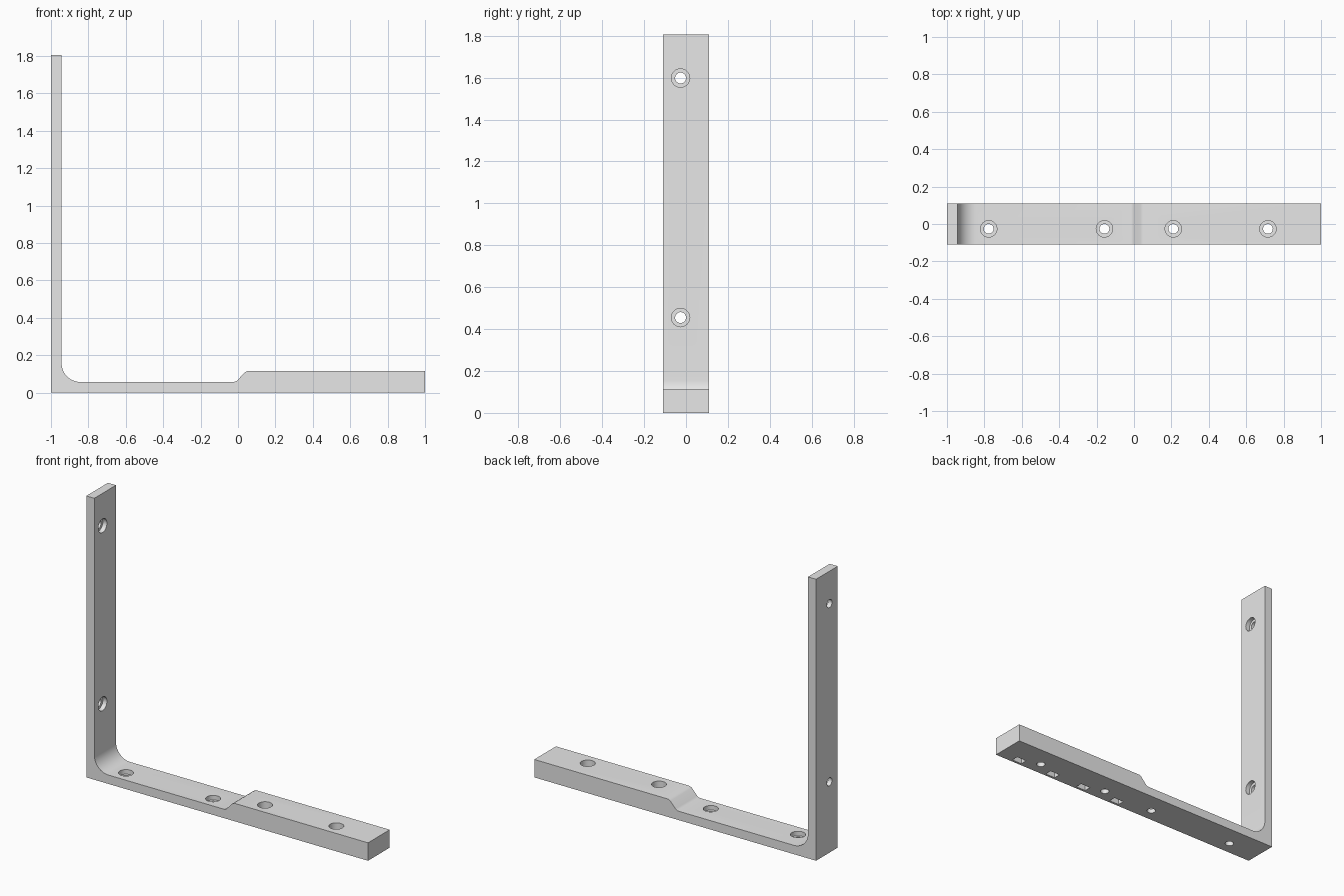
import bpy, bmesh, math
from mathutils import Vector, Matrix

cube = bpy.data.objects.get("Cube")
if cube:
    bpy.data.objects.remove(cube, do_unlink=True)

HALF = 0.11        # half width of the bar
THIN = 0.057       # thickness of the leg and the thin part of the foot
THICK = 0.115      # thickness of the raised end
TOP = 1.806
FILLET = 0.1
FLOOR = 0.028      # material left under each counterbore
HOLE_Y = -0.026

metal = bpy.data.materials.new("plain_grey")
metal.use_nodes = True
grey = (0.8, 0.8, 0.8, 1)
metal.diffuse_color = grey
metal.node_tree.nodes["Principled BSDF"].inputs["Base Color"].default_value = grey


def make_object(name, bm):
    bmesh.ops.recalc_face_normals(bm, faces=bm.faces)
    mesh = bpy.data.meshes.new(name)
    bm.to_mesh(mesh)
    bm.free()
    mesh.materials.append(metal)
    obj = bpy.data.objects.new(name, mesh)
    bpy.context.collection.objects.link(obj)
    return obj


# Side profile: leg, rounded inner corner, thin foot, sloped step, raised end
inner = -1 + THIN
profile = [(-1, 0), (1, 0), (1, THICK), (0.05, THICK), (0.035, 0.107),
           (-0.003, 0.066), (-0.011, 0.06), (-0.022, THIN)]
for i in range(17):
    a = -math.pi / 2 - i / 16 * math.pi / 2
    profile.append((inner + FILLET + FILLET * math.cos(a),
                    THIN + FILLET + FILLET * math.sin(a)))
profile += [(inner, TOP), (-1, TOP)]

bm = bmesh.new()
side = bm.faces.new([bm.verts.new((x, -HALF, z)) for x, z in profile])
ext = bmesh.ops.extrude_face_region(bm, geom=[side])
bmesh.ops.translate(bm, vec=(0, 2 * HALF, 0),
                    verts=[v for v in ext["geom"] if isinstance(v, bmesh.types.BMVert)])
bracket = make_object("angle_bracket", bm)


def cut(cutter):
    cutter.hide_render = True
    mod = bracket.modifiers.new("cut", "BOOLEAN")
    mod.operation = "DIFFERENCE"
    mod.solver = "EXACT"
    mod.object = cutter
    bpy.context.view_layer.objects.active = bracket
    bpy.ops.object.modifier_apply(modifier=mod.name)
    bpy.data.objects.remove(cutter, do_unlink=True)


def drill(base, axis, radius, start, end):
    """Cut a round hole along the axis between two distances from base."""
    direction = Vector(axis)
    turn = direction.to_track_quat("Z", "Y").to_matrix().to_4x4()
    centre = Vector(base) + direction * (start + end) / 2
    bm = bmesh.new()
    bmesh.ops.create_cone(bm, cap_ends=True, segments=32, radius1=radius,
                          radius2=radius, depth=end - start,
                          matrix=Matrix.Translation(centre) @ turn)
    cut(make_object("hole_cutter", bm))


def screw_hole(base, axis):
    drill(base, axis, 0.044, FLOOR, 0.17)
    drill(base, axis, 0.026, -0.05, 0.17)


# Counterbored screw holes in the foot and in the leg
for x in (-0.777, -0.158, 0.21, 0.716):
    screw_hole((x, HOLE_Y, 0), (0, 0, 1))
for z in (0.455, 1.598):
    screw_hole((-1, HOLE_Y, z), (1, 0, 0))

# Small rectangular pockets under the raised end, two beside each hole
for x in (0.21, 0.716):
    for offset in (-0.132, 0.132):
        bm = bmesh.new()
        bmesh.ops.create_cube(bm, size=1)
        bmesh.ops.scale(bm, vec=(0.07, 0.045, 0.16), verts=bm.verts)
        bmesh.ops.translate(bm, vec=(x + offset, -0.072, 0), verts=bm.verts)
        cut(make_object("pocket_cutter", bm))

# Smooth the fillet and the holes, keep the edges sharp
bpy.ops.object.select_all(action="DESELECT")
bracket.select_set(True)
bpy.context.view_layer.objects.active = bracket
bpy.ops.object.shade_smooth_by_angle(angle=math.radians(30))
